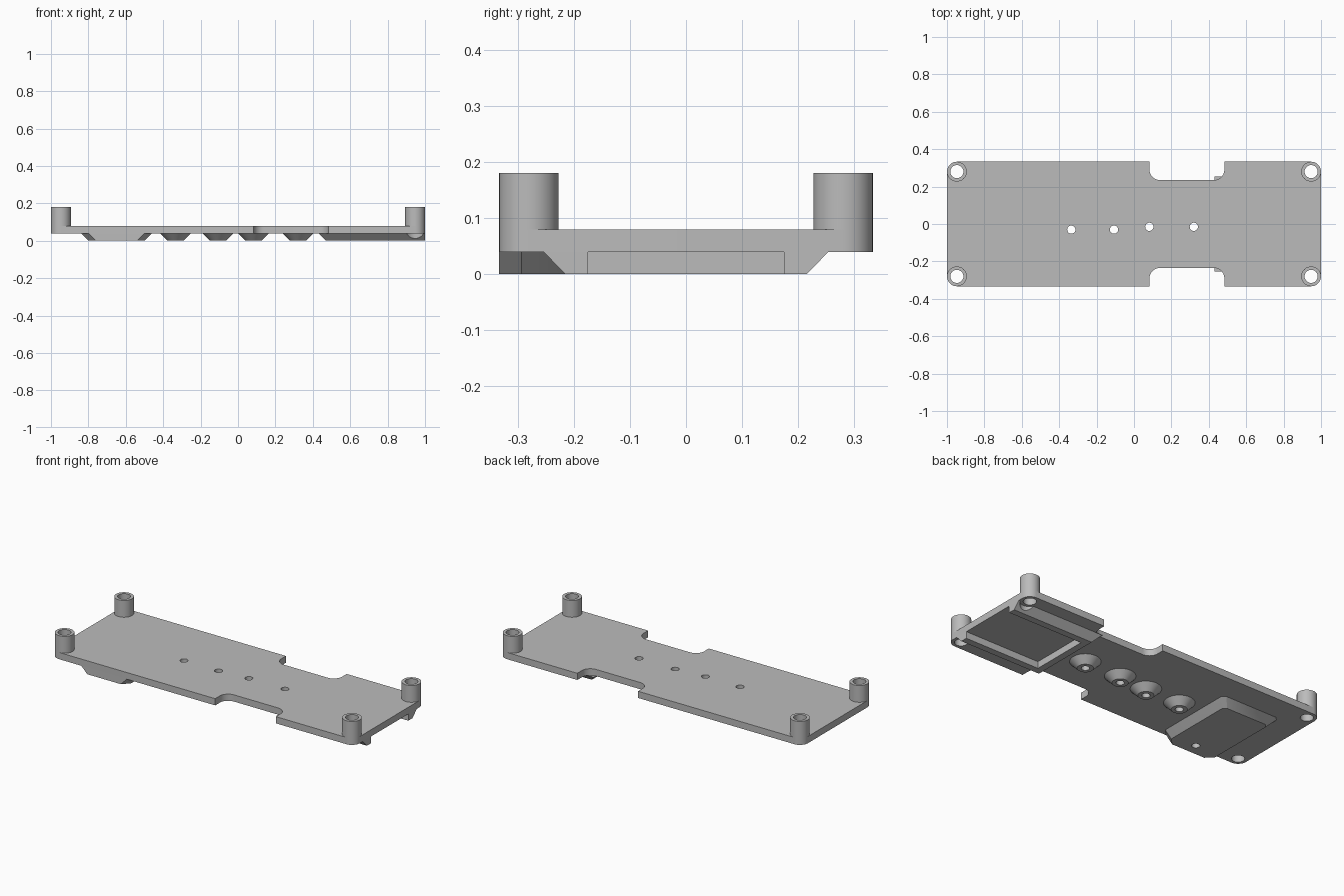
import bpy, bmesh
from math import sin, cos, pi, radians

cube = bpy.data.objects.get("Cube")
if cube:
    bpy.data.objects.remove(cube, do_unlink=True)

grey = bpy.data.materials.new("plain_grey")
grey.use_nodes = True
COLOUR = (0.5, 0.5, 0.5, 1)
grey.diffuse_color = COLOUR
grey.node_tree.nodes["Principled BSDF"].inputs["Base Color"].default_value = COLOUR

BOTTOM, TOP = 0.04, 0.08          # plate underside and upper face
HALF_Y = 0.333
POST_R, BORE_R = 0.053, 0.035
POSTS = [(sx * 0.947, sy * 0.28) for sx in (-1, 1) for sy in (-1, 1)]
SCREWS = [(-0.335, -0.03), (-0.107, -0.03), (0.082, -0.015), (0.32, -0.015)]
SCREW_R = 0.022


def arc(cx, cy, r, start, end, steps=12):
    angles = [radians(start + (end - start) * i / steps) for i in range(steps + 1)]
    return [(cx + r * cos(a), cy + r * sin(a)) for a in angles]


def circle(x, y, r, n=48):
    return arc(x, y, r, 0, 360, n)[:-1]


def loft(name, sections, closed_loop=False):
    """Bridge (outline, z) sections; cap the ends, or join last to first for a tube."""
    bm = bmesh.new()
    rings = [[bm.verts.new((x, y, z)) for x, y in pts] for pts, z in sections]
    n = len(rings[0])
    pairs = list(zip(rings, rings[1:]))
    if closed_loop:
        pairs.append((rings[-1], rings[0]))
    else:
        bm.faces.new(rings[0])
        bm.faces.new(rings[-1])
    for a, b in pairs:
        for i in range(n):
            j = (i + 1) % n
            bm.faces.new((a[i], a[j], b[j], b[i]))
    bmesh.ops.recalc_face_normals(bm, faces=bm.faces)
    mesh = bpy.data.meshes.new(name)
    bm.to_mesh(mesh)
    bm.free()
    mesh.materials.append(grey)
    obj = bpy.data.objects.new(name, mesh)
    bpy.context.collection.objects.link(obj)
    return obj


def activate(obj):
    bpy.ops.object.select_all(action='DESELECT')
    obj.select_set(True)
    bpy.context.view_layer.objects.active = obj


def cut(obj, outline, z0, z1):
    tool = loft("cutter", [(outline, z0), (outline, z1)])
    tool.hide_render = True
    mod = obj.modifiers.new("cut", 'BOOLEAN')
    mod.operation, mod.solver, mod.object = 'DIFFERENCE', 'EXACT', tool
    activate(obj)
    bpy.ops.object.modifier_apply(modifier=mod.name)
    bpy.data.objects.remove(tool, do_unlink=True)


def smooth(obj):
    activate(obj)
    bpy.ops.object.shade_smooth_by_angle(angle=radians(30))


def rect(x0, x1, y0, y1):
    return [(x0, y0), (x1, y0), (x1, y1), (x0, y1)]


# Base plate: rounded corners and a filleted notch on each long side
NOTCH_X0, NOTCH_X1, NOTCH_Y, FILLET = 0.083, 0.483, 0.235, 0.055
back = arc(0.947, 0.28, POST_R, 0, 90)
back += [(NOTCH_X1, HALF_Y)]
back += arc(NOTCH_X1 - FILLET, NOTCH_Y + FILLET, FILLET, 0, -90)
back += arc(NOTCH_X0 + FILLET, NOTCH_Y + FILLET, FILLET, -90, -180)
back += [(NOTCH_X0, HALF_Y)]
back += arc(-0.947, 0.28, POST_R, 90, 180)
outline = back + [(x, -y) for x, y in reversed(back)]
plate = loft("base_plate", [(outline, BOTTOM), (outline, TOP)])
for x, y in POSTS:
    cut(plate, circle(x, y, BORE_R), 0, 0.1)
for x, y in SCREWS:
    cut(plate, circle(x, y, SCREW_R), 0, 0.1)
smooth(plate)

# Corner standoffs: hollow posts on the plate
for x, y in POSTS:
    outer, inner = circle(x, y, POST_R), circle(x, y, BORE_R)
    smooth(loft("corner_standoff", [(outer, TOP), (outer, 0.18), (inner, 0.18), (inner, TOP)], True))

# Tapered screw bosses under the plate
for x, y in SCREWS:
    hole = circle(x, y, SCREW_R)
    smooth(loft("screw_boss", [(circle(x, y, 0.083), BOTTOM), (circle(x, y, 0.043), 0),
                               (hole, 0), (hole, BOTTOM)], True))

# End frame: sloped sides, pocket open at the end, clearance round the posts
frame = loft("end_frame", [(rect(0.47, 1, -0.215, 0.215), 0),
                           (rect(0.43, 1, -0.254, 0.254), BOTTOM)])
cut(frame, rect(0.51, 1.1, -0.175, 0.175), -0.1, 0.1)
for x, y in POSTS[2:]:
    cut(frame, circle(x, y, POST_R), -0.1, 0.1)
smooth(frame)


# Side pad: sloped block flush with the front edge, corners clipped
def pad_outline(inset):
    x0, x1, y1, c = -0.84 + inset, -0.46 - inset, 0.18 - inset, 0.04
    y0 = -HALF_Y
    return [(x0 + c, y0), (x1 - c, y0), (x1, y0 + c), (x1, y1 - c / 2),
            (x1 - c / 2, y1), (x0 + c / 2, y1), (x0, y1 - c / 2), (x0, y0 + c)]


pad = loft("side_pad", [(pad_outline(0.04), 0), (pad_outline(0), BOTTOM)])
cut(pad, circle(-0.645, -0.265, SCREW_R), -0.1, 0.1)
smooth(pad)
